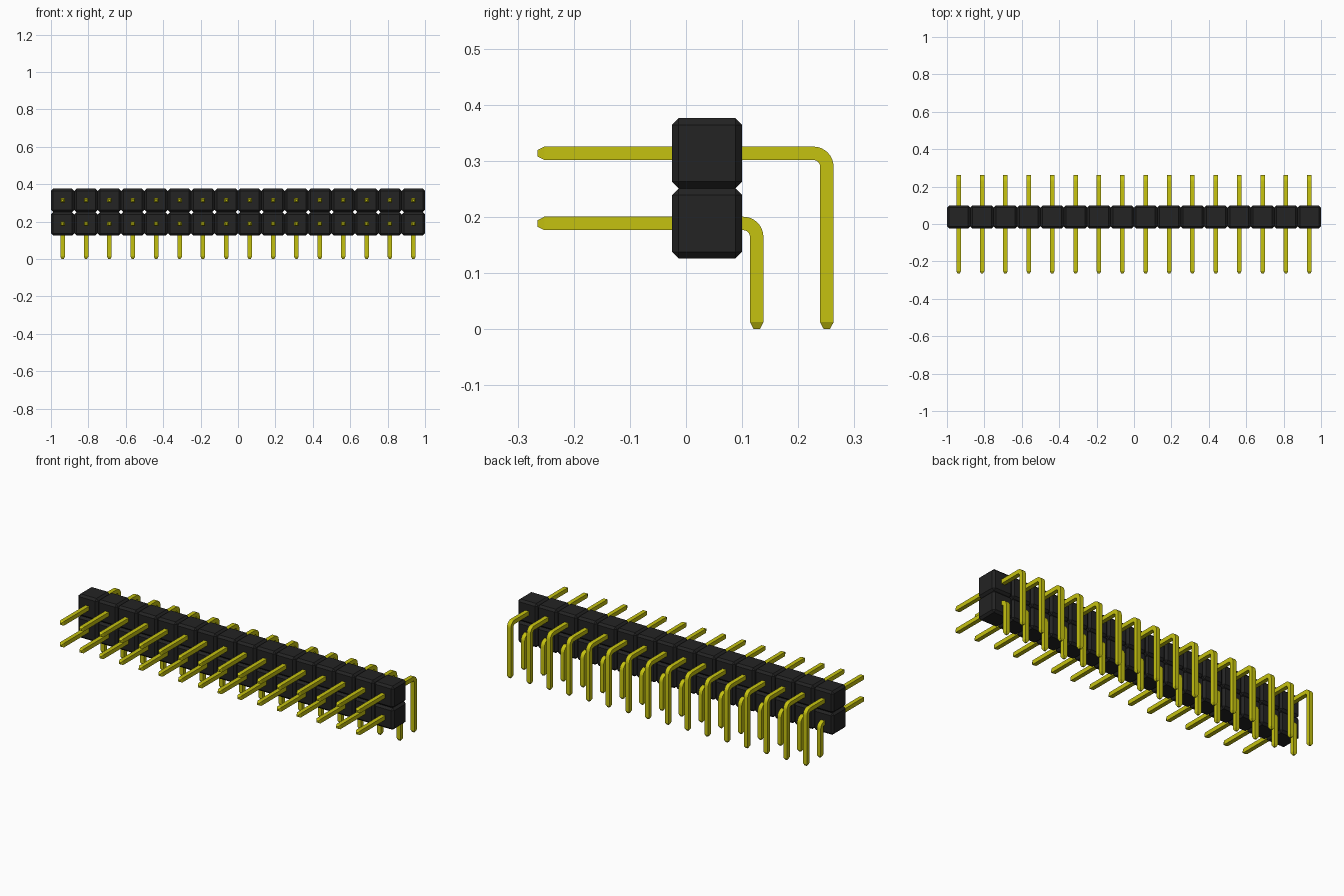
import bpy, bmesh, math

if "Cube" in bpy.data.objects:
    bpy.data.objects.remove(bpy.data.objects["Cube"], do_unlink=True)

COLUMNS = 16
PITCH = 0.125
FIRST_X = -PITCH * (COLUMNS - 1) / 2
HALF = 0.012          # half thickness of a pin
TIP_HALF = 0.0055     # half thickness at the pin's end
TIP_LEN = 0.0125
BEND = 0.024          # centreline bend radius


def make_material(name, color):
    mat = bpy.data.materials.new(name)
    mat.use_nodes = True
    mat.diffuse_color = color
    bsdf = mat.node_tree.nodes["Principled BSDF"]
    bsdf.inputs["Base Color"].default_value = color
    bsdf.inputs["Roughness"].default_value = 0.5
    return mat


black = make_material("black plastic", (0.0168, 0.0168, 0.0168, 1))
gold = make_material("yellow metal", (0.56, 0.54, 0.005, 1))


def add_object(name, bm, mat, location):
    bmesh.ops.recalc_face_normals(bm, faces=bm.faces)
    mesh = bpy.data.meshes.new(name)
    bm.to_mesh(mesh)
    bm.free()
    mesh.materials.append(mat)
    obj = bpy.data.objects.new(name, mesh)
    obj.location = location
    bpy.context.collection.objects.link(obj)
    return obj


def repeat_along_x(obj):
    arr = obj.modifiers.new("columns", "ARRAY")
    arr.count = COLUMNS
    arr.use_relative_offset = False
    arr.use_constant_offset = True
    arr.constant_offset_displace = (PITCH, 0, 0)


# One row of chamfered plastic blocks
def housing_row(name, z):
    bm = bmesh.new()
    bmesh.ops.create_cube(bm, size=PITCH)
    bmesh.ops.bevel(bm, geom=list(bm.edges), offset=0.012, segments=1,
                    affect='EDGES', profile=0.5)
    repeat_along_x(add_object(name, bm, black, (FIRST_X, 0.0375, z)))


# One row of square pins: straight, bent down at the back, tapered at both ends
def pin_row(name, z, y_leg):
    front = -0.265
    rings = [(front, z, 0, TIP_HALF), (front + TIP_LEN, z, 0, HALF)]
    steps = 8
    for i in range(steps + 1):
        a = math.pi / 2 * i / steps
        rings.append((y_leg - BEND + BEND * math.sin(a),
                      z - BEND + BEND * math.cos(a), a, HALF))
    rings += [(y_leg, TIP_LEN, math.pi / 2, HALF), (y_leg, 0, math.pi / 2, TIP_HALF)]

    bm = bmesh.new()
    loops = []
    for y, h, a, r in rings:
        ny, nz = math.sin(a), math.cos(a)      # outward direction of the bend
        loops.append([bm.verts.new((sx * r, y + s * r * ny, h + s * r * nz))
                      for sx, s in ((-1, -1), (1, -1), (1, 1), (-1, 1))])
    for p, q in zip(loops, loops[1:]):
        for k in range(4):
            n = (k + 1) % 4
            bm.faces.new((p[k], p[n], q[n], q[k]))
    bm.faces.new(loops[0])
    bm.faces.new(loops[-1])
    obj = add_object(name, bm, gold, (FIRST_X, 0, 0))

    bpy.ops.object.select_all(action='DESELECT')
    obj.select_set(True)
    bpy.context.view_layer.objects.active = obj
    bpy.ops.object.shade_smooth_by_angle(angle=math.radians(20))
    repeat_along_x(obj)


housing_row("lower_housing", 0.1885)
housing_row("upper_housing", 0.3135)
pin_row("lower_pins", 0.1885, 0.126)
pin_row("upper_pins", 0.3135, 0.251)
